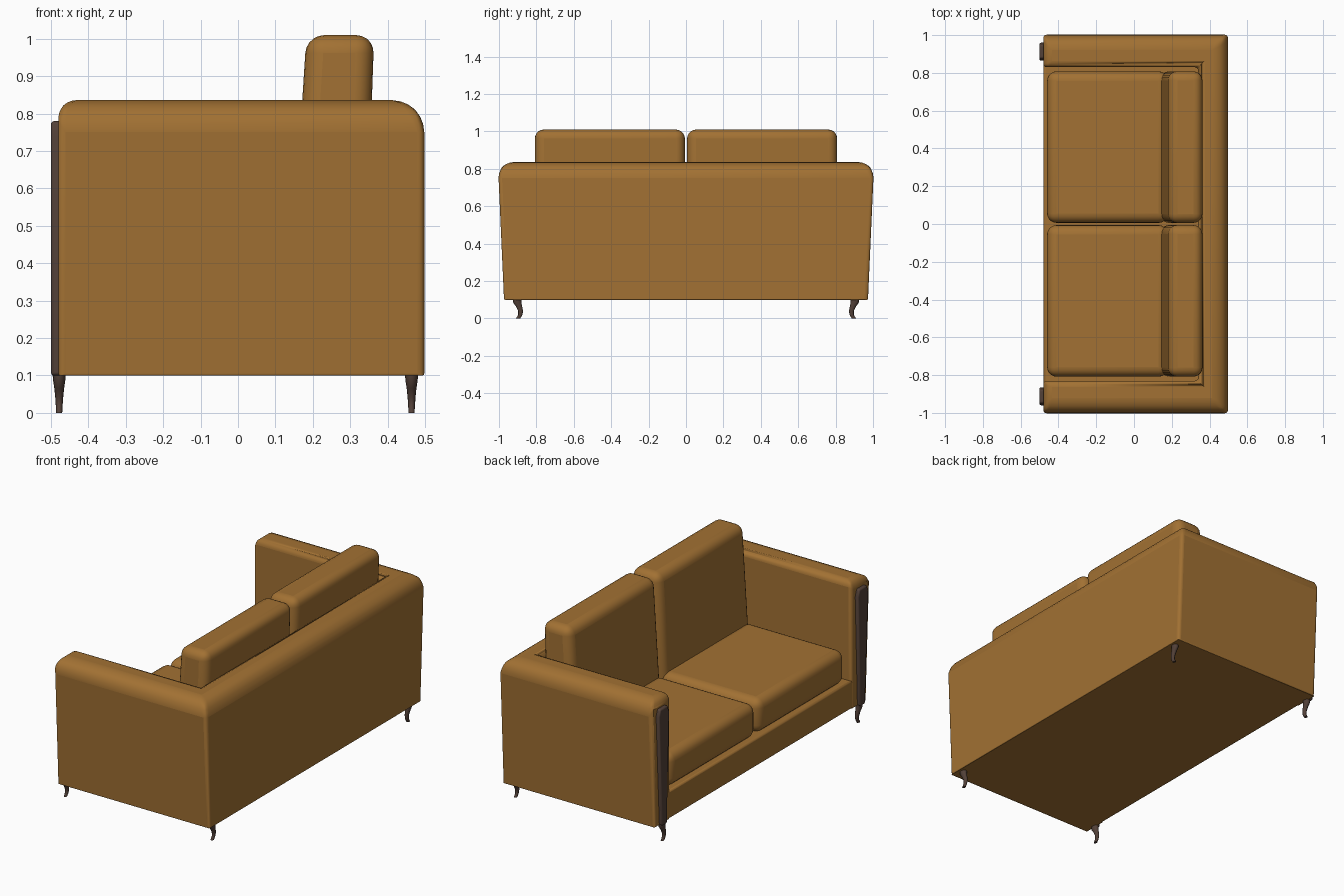
import bpy, bmesh, math
from mathutils import Vector

if "Cube" in bpy.data.objects:
    bpy.data.objects.remove(bpy.data.objects["Cube"])


def material(name, color):
    m = bpy.data.materials.new(name)
    m.diffuse_color = (*color, 1)
    m.use_nodes = True
    m.node_tree.nodes["Principled BSDF"].inputs["Base Color"].default_value = m.diffuse_color
    return m


LEATHER = material("tan leather", (0.36, 0.165, 0.033))
WOOD = material("dark wood", (0.085, 0.052, 0.040))


def make(name, bm, mat, smooth=40):
    bmesh.ops.recalc_face_normals(bm, faces=bm.faces)
    me = bpy.data.meshes.new(name)
    bm.to_mesh(me)
    bm.free()
    me.materials.append(mat)
    ob = bpy.data.objects.new(name, me)
    bpy.context.collection.objects.link(ob)
    bpy.ops.object.select_all(action='DESELECT')
    bpy.context.view_layer.objects.active = ob
    ob.select_set(True)
    bpy.ops.object.shade_smooth_by_angle(angle=math.radians(smooth))
    return ob


def loft(rings):
    """Closed solid through rings with equal point counts."""
    bm = bmesh.new()
    vs = [[bm.verts.new(p) for p in r] for r in rings]
    n = len(vs[0])
    for a, b in zip(vs, vs[1:]):
        for i in range(n):
            bm.faces.new((a[i], a[(i + 1) % n], b[(i + 1) % n], b[i]))
    bm.faces.new(vs[0][::-1])
    bm.faces.new(vs[-1])
    return bm


def bevel(ob, width, segments, weighted=False):
    m = ob.modifiers.new("round", 'BEVEL')
    m.width = width
    m.segments = segments
    m.limit_method = 'WEIGHT' if weighted else 'ANGLE'


def block(name, x0, x1, y0, y1, z0, z1, mat, r, seg=5, top=None):
    """Rounded box; top gives different x limits for the upper end."""
    t0, t1 = top or (x0, x1)
    bm = loft([[(x0, y0, z0), (x1, y0, z0), (x1, y1, z0), (x0, y1, z0)],
               [(t0, y0, z1), (t1, y0, z1), (t1, y1, z1), (t0, y1, z1)]])
    ob = make(name, bm, mat)
    bevel(ob, r, seg)
    return ob


# U-shaped shell: two arms and back, flaring outward toward the top
def u_ring(yo, z):
    return [(-.48, -yo, z), (.498, -yo, z), (.498, yo, z), (-.48, yo, z),
            (-.48, .83, z), (.34, .83, z), (.34, -.83, z), (-.48, -.83, z)]


bm = loft([u_ring(.973, .1), u_ring(1.006, .836)])
layer = bm.edges.layers.float.new("bevel_weight_edge")
for e in bm.edges:
    a, b = (v.co for v in e.verts)
    if a.z > .5 and b.z > .5:
        outer = min(abs(a.y), abs(b.y)) > .9
        front = max(a.x, b.x) < -.4
        e[layer] = .55 if front else (1 if outer else .4)
    elif a.z < .5 and b.z < .5:
        e[layer] = .06
    else:
        e[layer] = .22
shell = make("arms_and_back", bm, LEATHER)
bevel(shell, .085, 6, True)

# Seat deck filling the U, down to the underside
block("seat_base", -.478, .40, -.86, .86, .1, .262, LEATHER, .01, 2)

for side, s in (("left", 1), ("right", -1)):
    ya, yb = sorted((.006 * s, .808 * s))
    # Loose cushions
    block("seat_cushion_" + side, -.46, .18, ya, yb, .255, .452, LEATHER, .05)
    block("back_cushion_" + side, .135, .338, ya, yb, .265, 1.01, LEATHER, .048,
          top=(.183, .364))

    # Wooden facing on the arm front, tapering down to the leg
    pts = [(.885, .1), (.93, .1), (.96, .74), (.947, .78), (.878, .78), (.865, .74)]
    bm = loft([[(x, y * s, z) for y, z in pts] for x in (-.5, -.47)])
    ob = make("arm_facing_" + side, bm, WOOD)
    bevel(ob, .008, 3)

    # Curved tapered legs
    for end, cx in (("front", -.478), ("back", .464)):
        rings = []
        for z, y, rx, ry in ((.105, .902, .018, .022), (.085, .902, .016, .022),
                             (.065, .893, .013, .017), (.04, .884, .0105, .013),
                             (.018, .886, .009, .011), (0, .898, .008, .012)):
            rings.append([(cx + rx * math.cos(k * math.tau / 12),
                           s * (y + ry * math.sin(k * math.tau / 12)), z)
                          for k in range(12)])
        make(end + "_leg_" + side, loft(rings), WOOD)
